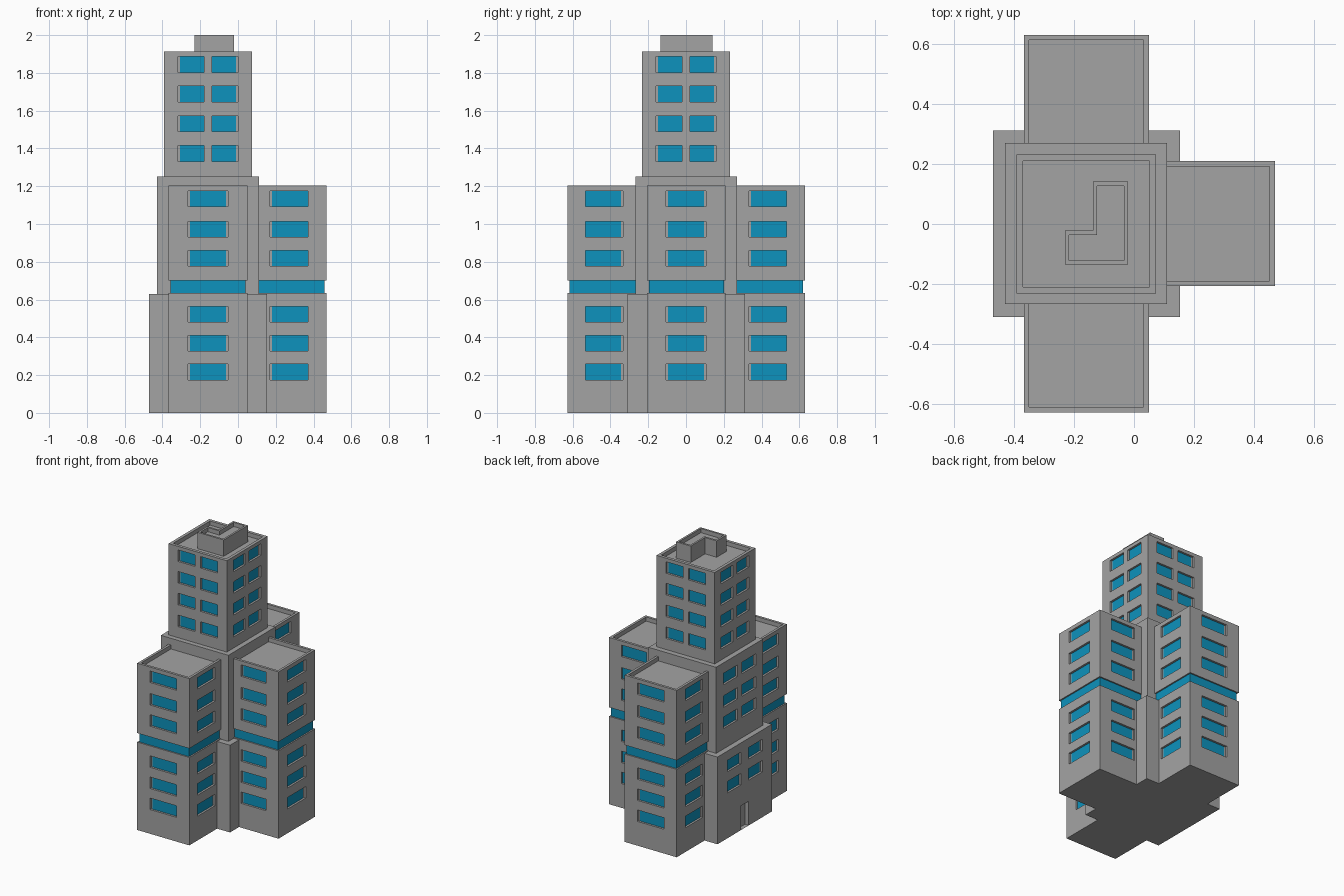
import bpy
import bmesh
from mathutils import Vector

if "Cube" in bpy.data.objects:
    bpy.data.objects.remove(bpy.data.objects["Cube"], do_unlink=True)


def material(name, color):
    mat = bpy.data.materials.new(name)
    mat.use_nodes = True
    mat.diffuse_color = color
    mat.node_tree.nodes["Principled BSDF"].inputs["Base Color"].default_value = color
    return mat


MATERIALS = [material("concrete grey", (0.37, 0.37, 0.37, 1)),
             material("window blue", (0.004, 0.29, 0.51, 1))]
WALL, GLASS = 0, 1
RECESS = 0.015   # depth of the window openings
GAP = 0.01       # strip of wall left beside a pane
LOW_ROWS = [0.175, 0.327, 0.48]
HIGH_ROWS = [0.777, 0.93, 1.093]
TOWER_ROWS = [1.332, 1.49, 1.647, 1.803]
ROW_HEIGHT = 0.083


def quad(bm, points, normal, mat=WALL):
    """Add a face that looks along the given normal."""
    face = bm.faces.new([bm.verts.new(p) for p in points])
    face.normal_update()
    if face.normal.dot(Vector(normal)) < 0:
        face.normal_flip()
    face.material_index = mat


def finish(bm, name):
    bmesh.ops.remove_doubles(bm, verts=bm.verts, dist=0.0001)
    mesh = bpy.data.meshes.new(name)
    bm.to_mesh(mesh)
    bm.free()
    for mat in MATERIALS:
        mesh.materials.append(mat)
    obj = bpy.data.objects.new(name, mesh)
    bpy.context.collection.objects.link(obj)
    return obj


def windows(columns, rows):
    """Openings for each column (start, end, gap at start, gap at end) and row."""
    return [(a, b, z, z + ROW_HEIGHT, ga, gb, RECESS, GLASS)
            for a, b, ga, gb in columns for z in rows]


def pair(centre, inner, outer):
    """Two window columns mirrored about a centre line."""
    return [(centre - outer, centre - inner, GAP, 0),
            (centre + inner, centre + outer, 0, GAP)]


def facade(bm, axis, sign, plane, span, heights, openings):
    """One wall, divided into a grid whose opening cells are set back."""
    def at(u, z, depth=0):
        w = plane - sign * depth
        return (w, u, z) if axis == 0 else (u, w, z)

    def along(du, dz):
        return (0, du, dz) if axis == 0 else (du, 0, dz)

    def panel(a, b, z0, z1, depth=0, mat=WALL):
        out = (sign, 0, 0) if axis == 0 else (0, sign, 0)
        quad(bm, [at(a, z0, depth), at(b, z0, depth), at(b, z1, depth), at(a, z1, depth)], out, mat)

    us = sorted({*span, *(v for o in openings for v in o[:2])})
    zs = sorted({*heights, *(v for o in openings for v in o[2:4])})
    for a, b in zip(us, us[1:]):
        for z0, z1 in zip(zs, zs[1:]):
            if not any(o[0] <= a and b <= o[1] and o[2] <= z0 and z1 <= o[3] for o in openings):
                panel(a, b, z0, z1)
    for a, b, z0, z1, ga, gb, d, mat in openings:
        panel(a + ga, b - gb, z0, z1, d, mat)
        if ga:
            panel(a, a + ga, z0, z1, d)
        if gb:
            panel(b - gb, b, z0, z1, d)
        for u, facing in ((a, 1), (b, -1)):
            quad(bm, [at(u, z0), at(u, z1), at(u, z1, d), at(u, z0, d)], along(facing, 0))
        for z, facing in ((z0, 1), (z1, -1)):
            quad(bm, [at(a, z), at(b, z), at(b, z, d), at(a, z, d)], along(0, facing))


def block(name, x, y, z, openings=None, parapet=0, rim=0, mat=WALL):
    """Box with windowed walls and, if wanted, a sunken roof behind a parapet."""
    openings = openings or {}
    bm = bmesh.new()
    for axis, span, planes in ((0, y, x), (1, x, y)):
        for sign, plane in zip((-1, 1), planes):
            facade(bm, axis, sign, plane, span, z, openings.get((axis, sign), []))

    def ring(inset, h):
        return [(x[0] + inset, y[0] + inset, h), (x[1] - inset, y[0] + inset, h),
                (x[1] - inset, y[1] - inset, h), (x[0] + inset, y[1] - inset, h)]

    quad(bm, ring(0, z[0]), (0, 0, -1))
    quad(bm, ring(rim, z[1] - parapet), (0, 0, 1))
    if parapet:
        outer, inner, floor = ring(0, z[1]), ring(rim, z[1]), ring(rim, z[1] - parapet)
        inward = [(0, 1, 0), (-1, 0, 0), (0, -1, 0), (1, 0, 0)]
        for i in range(4):
            j = (i + 1) % 4
            quad(bm, [outer[i], outer[j], inner[j], inner[i]], (0, 0, 1))
            quad(bm, [inner[i], inner[j], floor[j], floor[i]], inward[i])
    if mat:
        for face in bm.faces:
            face.material_index = mat
    return finish(bm, name)


def wing(name, x, y, end, end_column, side_column):
    """Wing of two windowed storeys blocks with a set-back glass band between."""
    axis, sign = end

    def walls(rows):
        result = {end: windows([end_column], rows)}
        for s in (-1, 1):
            result[(1 - axis, s)] = windows([side_column], rows)
        return result

    block(name + "_lower", x, y, (0, 0.635), walls(LOW_ROWS))
    block(name + "_upper", x, y, (0.70, 1.205), walls(HIGH_ROWS), 0.03, 0.018)
    block(name + "_glass_band", (x[0] + GAP, x[1] - GAP), (y[0] + GAP, y[1] - GAP),
          (0.635, 0.70), mat=GLASS)


# Central stack: podium with a doorway, middle block and tower
podium = windows(pair(0, 0.045, 0.2), LOW_ROWS[1:])
podium.append((-0.045, 0.045, 0, 0.175, 0, 0, 0.03, WALL))
block("podium", (-0.47, 0.153), (-0.31, 0.312), (0, 0.63), {(0, -1): podium})
block("middle_block", (-0.43, 0.11), (-0.267, 0.27), (0.63, 1.252),
      {(0, -1): windows(pair(0, 0.028, 0.185), HIGH_ROWS)})

tower = {}
for sign in (-1, 1):
    tower[(0, sign)] = windows(pair(0, 0.022, 0.158), TOWER_ROWS)
    tower[(1, sign)] = windows(pair(-0.159, 0.022, 0.158), TOWER_ROWS)
block("tower", (-0.392, 0.073), (-0.232, 0.232), (1.252, 1.912), tower, 0.03, 0.022)

# Three wings
wing_x, end_x = (-0.367, 0.05), (-0.265, -0.053, GAP, GAP)
wing("front_wing", wing_x, (-0.627, -0.2), (1, -1), end_x, (-0.532, -0.333, 0, GAP))
wing("back_wing", wing_x, (0.2, 0.63), (1, 1), end_x, (0.333, 0.532, GAP, 0))
wing("side_wing", (0.04, 0.469), (-0.207, 0.21), (0, 1),
     (-0.105, 0.105, GAP, GAP), (0.17, 0.37, GAP, 0))

# L-shaped roof house with its own low parapet
outline = [(-0.23, -0.135), (-0.02, -0.135), (-0.02, 0.141),
           (-0.137, 0.141), (-0.137, -0.022), (-0.23, -0.022)]
bm = bmesh.new()
base = bm.faces.new([bm.verts.new((px, py, 1.88)) for px, py in outline])
walls = bmesh.ops.extrude_face_region(bm, geom=[base])
top = next(g for g in walls["geom"] if isinstance(g, bmesh.types.BMFace))
bmesh.ops.translate(bm, verts=top.verts, vec=(0, 0, 0.12))
bm.normal_update()
bmesh.ops.inset_region(bm, faces=[top], thickness=0.014, use_even_offset=True)
sunk = bmesh.ops.extrude_face_region(bm, geom=[top])
floor = next(g for g in sunk["geom"] if isinstance(g, bmesh.types.BMFace))
bmesh.ops.translate(bm, verts=floor.verts, vec=(0, 0, -0.03))
if top.is_valid:
    bmesh.ops.delete(bm, geom=[top], context="FACES_ONLY")
bmesh.ops.recalc_face_normals(bm, faces=bm.faces)
finish(bm, "roof_house")
